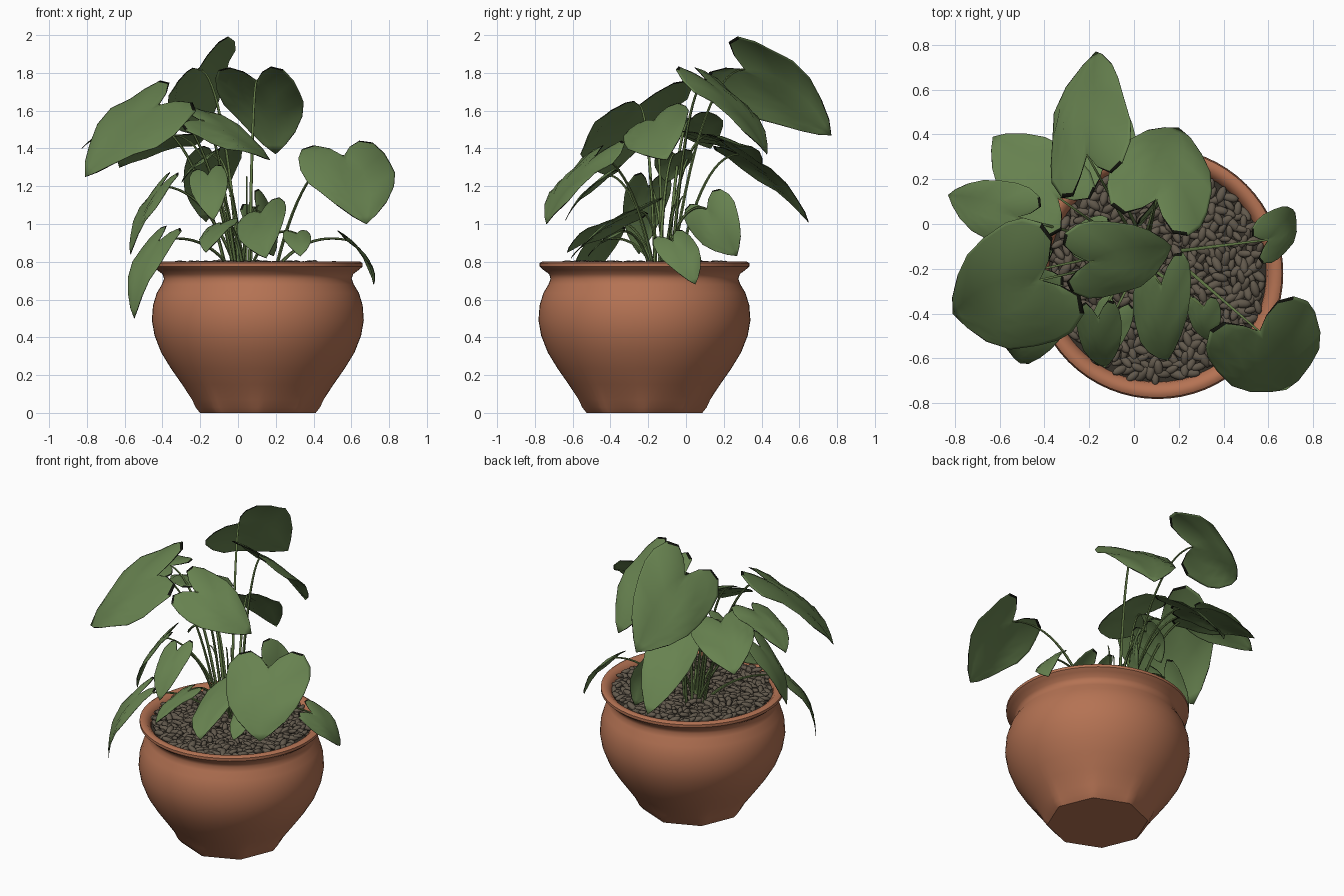
import bpy, bmesh, math, random
from mathutils import Vector, Matrix

if "Cube" in bpy.data.objects:
    bpy.data.objects.remove(bpy.data.objects["Cube"])

random.seed(4)
CX, CY = 0.105, -0.22          # pot axis


def material(name, rgb):
    m = bpy.data.materials.new(name)
    m.diffuse_color = (*rgb, 1)
    m.use_nodes = True
    m.node_tree.nodes["Principled BSDF"].inputs["Base Color"].default_value = m.diffuse_color
    return m


TERRACOTTA = material("terracotta", (0.46, 0.17, 0.087))
LEAF = material("leaf_green", (0.135, 0.222, 0.079))
EDGE = material("dark_leaf_edge", (0.006, 0.007, 0.004))
STEM = material("stem_green", (0.12, 0.19, 0.06))
PEBBLE = material("pebble_brown", (0.122, 0.100, 0.073))
SOIL = material("dark_soil", (0.035, 0.029, 0.021))


def finish(bm, name, mats, angle=60, recalc=True):
    if recalc:
        bmesh.ops.recalc_face_normals(bm, faces=bm.faces)
    me = bpy.data.meshes.new(name)
    bm.to_mesh(me)
    bm.free()
    for m in mats:
        me.materials.append(m)
    ob = bpy.data.objects.new(name, me)
    bpy.context.collection.objects.link(ob)
    bpy.context.view_layer.objects.active = ob
    ob.select_set(True)
    bpy.ops.object.shade_smooth_by_angle(angle=math.radians(angle))
    ob.select_set(False)
    return ob


# Pot: lathed profile whose foot blends into an octagon
PROFILE = [(0.30, 0), (0.325, 0.03), (0.345, 0.07), (0.40, 0.15), (0.46, 0.235), (0.512, 0.32),
           (0.547, 0.41), (0.561, 0.49), (0.555, 0.57), (0.535, 0.635), (0.508, 0.68),
           (0.497, 0.71), (0.505, 0.735), (0.535, 0.757), (0.555, 0.775), (0.555, 0.793),
           (0.54, 0.802), (0.515, 0.798), (0.49, 0.775), (0.48, 0.73)]


def foot(a, z):
    t = max(0, 1 - z / 0.2) ** 2
    flat = 0.925 / math.cos(a % (math.pi / 4) - math.pi / 8)
    return 1 + t * (flat - 0.98)


bm = bmesh.new()
N = 64
rings = []
for r, z in PROFILE:
    rings.append([bm.verts.new((CX + r * foot(a, z) * math.cos(a),
                                CY + r * foot(a, z) * math.sin(a), z))
                  for a in (2 * math.pi * i / N for i in range(N))])
for lo, hi in zip(rings, rings[1:]):
    for i in range(N):
        bm.faces.new((lo[i], lo[(i + 1) % N], hi[(i + 1) % N], hi[i]))
bm.faces.new(rings[0][::-1])
finish(bm, "pot", [TERRACOTTA], angle=45)

# Soil disc
bm = bmesh.new()
bmesh.ops.create_circle(bm, cap_ends=True, segments=N, radius=0.485,
                        matrix=Matrix.Translation((CX, CY, 0.752)))
finish(bm, "soil", [SOIL])

# Pebbles: sunflower layout of randomly turned, stretched balls
bm = bmesh.new()
COUNT = 520
for i in range(COUNT):
    r = 0.475 * math.sqrt((i + 0.5) / COUNT)
    a = i * 2.39996
    size = random.uniform(0.8, 1.2)
    m = (Matrix.Translation((CX + r * math.cos(a), CY + r * math.sin(a), random.uniform(0.765, 0.79)))
         @ Matrix.Rotation(random.uniform(0, 6.28), 4, 'Z')
         @ Matrix.Rotation(random.uniform(-0.45, 0.45), 4, 'Y')
         @ Matrix.Diagonal((0.036 * size, 0.018 * size, 0.015 * size, 1)))
    bmesh.ops.create_icosphere(bm, subdivisions=2, radius=1, matrix=m)
finish(bm, "pebbles", [PEBBLE])

# Right half of a heart-shaped leaf: (across, along), from notch to tip
HEART = [(0, 0), (0.22, -0.15), (0.5, -0.25), (0.78, -0.21), (0.96, -0.05), (1.0, 0.12),
         (0.95, 0.33), (0.81, 0.54), (0.56, 0.74), (0.26, 0.9), (0, 1)]
COLS = (0, 0.25, 0.5, 0.75, 0.95, 1)
K = len(COLS) - 1


def blade(name, attach, tip, side, bulge):
    """Leaf from its stem point to its tip; side is the half-width vector."""
    A, T, W = Vector(attach), Vector(tip), Vector(side)
    L = T - A
    n = W.cross(L).normalized()
    if n.z < 0:
        n = -n
    bm = bmesh.new()
    grid = {}
    last = len(HEART) - 1
    for j, (u, v) in enumerate(HEART):
        for c in range(-K, K + 1):
            t = COLS[abs(c)]
            across = math.copysign(u * t, c)
            along = (j / last) * (1 - t) + v * t
            lift = bulge * L.length * 4 * along * (1 - along)
            lift += W.length * (0.14 * abs(across) - 0.24 * across ** 2
                                + 0.06 * math.sin(along * 9 + 4 * math.copysign(t, c)) * abs(across))
            grid[j, c] = bm.verts.new(A + L * along + W * across + n * lift)
    for j in range(last):
        for c in range(-K, K):
            f = bm.faces.new((grid[j, c], grid[j, c + 1], grid[j + 1, c + 1], grid[j + 1, c]))
            # withered rim at the tip and the lobes
            f.material_index = int(c in (-K, K - 1) and (j < 3 or j > 7))
    bmesh.ops.remove_doubles(bm, verts=bm.verts, dist=0.0005)
    bm.normal_update()
    if sum((f.normal * f.calc_area() for f in bm.faces), Vector()).dot(n) < 0:
        bmesh.ops.reverse_faces(bm, faces=bm.faces)
    ob = finish(bm, name, [LEAF, EDGE], recalc=False)
    solid = ob.modifiers.new("thickness", 'SOLIDIFY')
    solid.thickness = 0.003


def stalk(name, root, end, radius=0.008, sides=6, steps=14):
    """Tapering tube that rises from the soil and arches over to the leaf."""
    P0, P2 = Vector((*root, 0.76)), Vector(end)
    P1 = P0.lerp(P2, 0.4)
    P1.z = P2.z + (0.0 if P2.z > 1.1 else 0.06)
    bm = bmesh.new()
    loops = []
    for s in range(steps + 1):
        t = s / steps
        p = P0 * (1 - t) ** 2 + P1 * 2 * t * (1 - t) + P2 * t * t
        d = (P1 - P0) * (1 - t) + (P2 - P1) * t
        q = d.to_track_quat('Z', 'X')
        rad = radius * (1.2 - 0.55 * t)
        loops.append([bm.verts.new(p + q @ Vector((rad * math.cos(k * 2 * math.pi / sides),
                                                   rad * math.sin(k * 2 * math.pi / sides), 0)))
                      for k in range(sides)])
    for a, b in zip(loops, loops[1:]):
        for k in range(sides):
            bm.faces.new((a[k], a[(k + 1) % sides], b[(k + 1) % sides], b[k]))
    finish(bm, name, [STEM])


def leaf(name, attach, tip, side, root=None, bulge=0.07):
    blade(name + "_leaf", attach, tip, side, bulge)
    if root is None:
        root = (0.03 + 0.15 * (attach[0] - 0.03) + random.uniform(-0.03, 0.03),
                -0.13 + 0.15 * (attach[1] + 0.13) + random.uniform(-0.03, 0.03))
    stalk(name + "_stem", root, attach)


# Large upper leaves
leaf("top_back", (-0.21, 0.31, 1.82), (-0.17, 0.77, 1.47), (0.175, 0.10, 0.155))
leaf("upper_right", (0.10, 0.11, 1.76), (0.20, 0.43, 1.37), (0.22, -0.09, 0.0))
leaf("upper_middle", (-0.20, -0.17, 1.55), (0.17, -0.10, 1.34), (-0.02, 0.17, 0.09))
leaf("big_left", (-0.42, -0.25, 1.63), (-0.81, -0.40, 1.25), (-0.12, 0.26, 0.10))
leaf("back_left", (-0.34, 0.12, 1.47), (-0.63, 0.39, 1.30), (0.13, 0.14, -0.02))
leaf("far_left", (-0.52, 0.03, 1.56), (-0.83, 0.13, 1.40), (0.03, 0.14, 0.03))
leaf("right_front", (0.56, -0.48, 1.36), (0.68, -0.74, 1.00), (0.24, 0.10, 0.02), root=(0.2, -0.17))
leaf("back", (-0.13, 0.28, 1.37), (-0.17, 0.65, 1.01), (0.15, 0.03, 0.03))

# Smaller lower leaves
leaf("left_droop", (-0.42, -0.45, 0.91), (-0.55, -0.58, 0.50), (-0.07, 0.09, 0.01), bulge=0.12)
leaf("left_low", (-0.41, -0.20, 1.20), (-0.57, -0.25, 0.84), (-0.04, 0.12, 0.0), bulge=0.08)
leaf("front_left", (-0.16, -0.42, 1.26), (-0.13, -0.64, 1.02), (0.10, 0.01, 0.02))
leaf("front_low", (-0.09, -0.40, 1.00), (-0.17, -0.63, 0.85), (0.08, -0.04, 0.02))
leaf("front_middle", (0.12, -0.27, 1.06), (0.15, -0.61, 0.82), (0.13, 0.07, 0.07))
leaf("front_right_small", (0.31, -0.37, 0.95), (0.33, -0.52, 0.83), (0.075, 0.0, 0.0))
leaf("right_droop", (0.60, -0.07, 0.91), (0.72, 0.05, 0.68), (-0.03, 0.10, 0.03), root=(0.2, -0.12), bulge=0.1)
leaf("inner_back", (0.10, 0.11, 1.08), (0.19, 0.27, 0.83), (0.06, 0.12, 0.07))
leaf("inner_left", (-0.15, -0.06, 1.37), (-0.30, -0.10, 1.22), (-0.01, 0.10, 0.0))

# Young bare shoots in the clump
for i in range(4):
    a = i * 1.57 + 0.4
    stalk("shoot_%d" % (i + 1), (0.03 + 0.04 * math.cos(a), -0.12 + 0.04 * math.sin(a)),
          (0.12 * math.cos(a), -0.1 + 0.1 * math.sin(a), 1.1 + 0.05 * i), radius=0.005)
